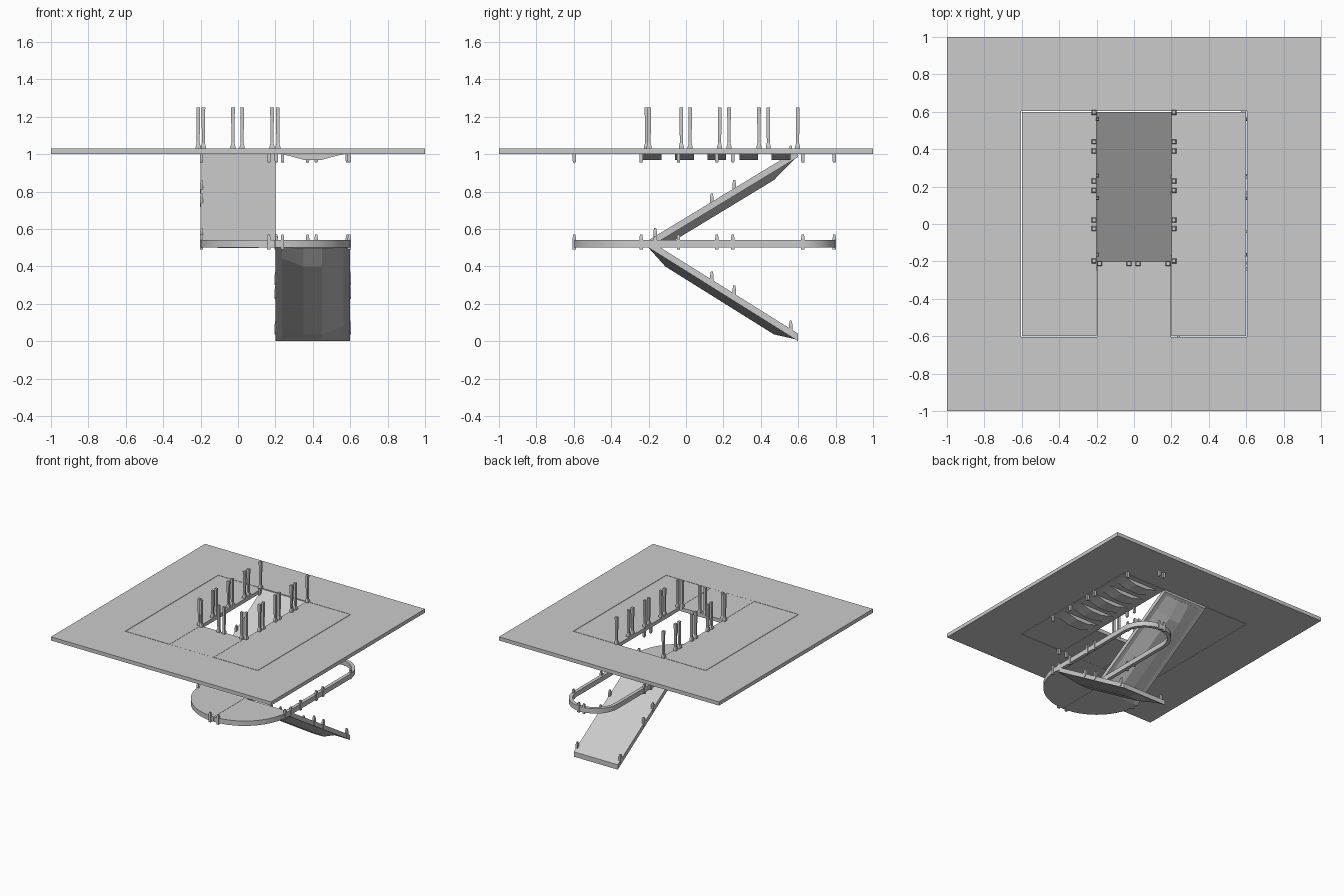
import bpy, bmesh
from math import sin, cos, pi

if "Cube" in bpy.data.objects:
    bpy.data.objects.remove(bpy.data.objects["Cube"])


def finish(name, bm):
    bmesh.ops.recalc_face_normals(bm, faces=bm.faces)
    me = bpy.data.meshes.new(name)
    bm.to_mesh(me)
    bm.free()
    ob = bpy.data.objects.new(name, me)
    bpy.context.collection.objects.link(ob)
    return ob


def loft(bm, sections):
    """Closed solid through equal-length rings of points."""
    rings = [[bm.verts.new(p) for p in s] for s in sections]
    n = len(rings[0])
    for a, b in zip(rings, rings[1:]):
        for i in range(n):
            j = (i + 1) % n
            bm.faces.new((a[i], a[j], b[j], b[i]))
    bm.faces.new(rings[0])
    bm.faces.new(rings[-1][::-1])


def slab(bm, pts, z0, z1):
    loft(bm, [[(x, y, z) for x, y in pts] for z in (z0, z1)])


def box(bm, x0, x1, y0, y1, z0, z1):
    slab(bm, [(x0, y0), (x1, y0), (x1, y1), (x0, y1)], z0, z1)


def square(cx, cy, z, r):
    return [(cx - r, cy - r, z), (cx + r, cy - r, z), (cx + r, cy + r, z), (cx - r, cy + r, z)]


def arc(cx, cy, r, a0, a1, n):
    return [(cx + r * cos(a0 + (a1 - a0) * i / n), cy + r * sin(a0 + (a1 - a0) * i / n))
            for i in range(n + 1)]


def smooth(ob):
    bpy.context.view_layer.objects.active = ob
    ob.select_set(True)
    bpy.ops.object.shade_smooth_by_angle(angle=0.5)
    ob.select_set(False)


# upper floor: outer frame around a square opening
Z0, Z1, G = 1.0, 1.03, 0.004
bm = bmesh.new()
r = [[bm.verts.new(p) for p in square(0, 0, z, h)]
     for z, h in ((Z0, 1), (Z1, 1), (Z1, .6 + G), (Z0, .6 + G))]
for k in range(4):
    a, b = r[k], r[(k + 1) % 4]
    for i in range(4):
        j = (i + 1) % 4
        bm.faces.new((a[i], a[j], b[j], b[i]))
finish("floor_frame", bm)

# upper floor: inset panels around the stair hole
for name, d in (("left", (-.6, -.201, -.6, .6)), ("right", (.201, .6, -.6, .6)),
                ("front", (-.199, .199, -.603, -.2))):
    bm = bmesh.new()
    box(bm, *d, Z0, Z1)
    finish("floor_panel_" + name, bm)

# ramps with a tapered hull underneath
def ramp(name, cx, za, zb):
    def z(y):
        return za + (zb - za) * (y + .2) / .8
    bm = bmesh.new()
    loft(bm, [[(cx + sx * .2, y, z(y) + h) for sx, h in ((-1, 0), (1, 0), (1, .04), (-1, .04))]
              for y in (-.2, .6)])
    loft(bm, [[(cx - .17, y, z(y) + .002), (cx + .17, y, z(y) + .002),
               (cx + .165, y, z(y)), (cx + .05, y, z(y) - d),
               (cx - .05, y, z(y) - d), (cx - .165, y, z(y))]
              for y, d in ((-.2, .001), (-.11, .045), (.47, .045), (.58, .001))])
    finish(name, bm)
    return z


upper = ramp("upper_ramp", 0, .5, .985)
lower = ramp("lower_ramp", .4, .5, 0)

# half round landing in two quarters
for name, a0, o in (("left", pi, -.001), ("right", 1.5 * pi, .001)):
    bm = bmesh.new()
    slab(bm, [(.2 + o, -.2)] + arc(.2 + o, -.2, .4, a0, a0 + pi / 2, 16), .5, .54)
    smooth(finish("landing_" + name, bm))

# curb loop around the lower ramp opening
W = .028
outer = [(.6, -.2)] + arc(.4, .6, .2, 0, pi, 20) + [(.2, -.2)]
inner = [(.6 - W, -.2)] + arc(.4, .6, .2 - W, 0, pi, 20) + [(.2 + W, -.2)]
bm = bmesh.new()
loft(bm, [[(*o, .5), (*i, .5), (*i, .54), (*o, .54)] for o, i in zip(outer, inner)])
smooth(finish("landing_curb", bm))

# ribs under the right floor panel
bm = bmesh.new()
for k in range(5):
    y = -.18 + k * .172
    loft(bm, [[(x, yy, zz) for x, zz in ((.23, 1.001), (.29, .987), (.35, .97), (.45, .97),
                                         (.51, .987), (.57, 1.001))]
              for yy in (y - .05, y + .05)])
finish("floor_ribs", bm)

# balusters around the stair hole
spots = [(s * .213, y) for s in (-1, 1)
         for y in (-.197, -.025, .022, .18, .23, .39, .44, .597)]
spots += [(x, -.211) for x in (-.185, -.027, .022, .182)]
bm = bmesh.new()
for x, y in spots:
    loft(bm, [square(x, y, z, w) for z, w in ((1.02, .013), (1.04, .013), (1.06, .008), (1.25, .010))])
finish("hole_balusters", bm)

# short baluster ends on the landing and matching ones under the floor
bm = bmesh.new()
ends = [(-.195, -.24), (.165, -.597), (.238, -.597), (.595, -.24), (.595, -.04), (.595, .165),
        (.595, .25), (.585, .625), (.372, .793), (.418, .793), (.205, .165), (.205, .25)]
for x, y in ends:
    loft(bm, [square(x, y, z, w) for z, w in ((.49, .009), (.55, .009), (.57, .006))])
for x, y in ends:
    loft(bm, [square(x, y, z, w) for z, w in ((.955, .007), (.965, .009), (1.001, .009))])
finish("landing_baluster_ends", bm)

# baluster ends along the ramp sides
bm = bmesh.new()
for xs, f in (((-.195,), upper), ((.205, .595), lower)):
    for x in xs:
        for y in (-.165, .138, .258, .56):
            z = f(y)
            loft(bm, [square(x, y, z + h, w) for h, w in ((.012, .009), (.065, .009), (.085, .005))])
finish("ramp_baluster_ends", bm)
